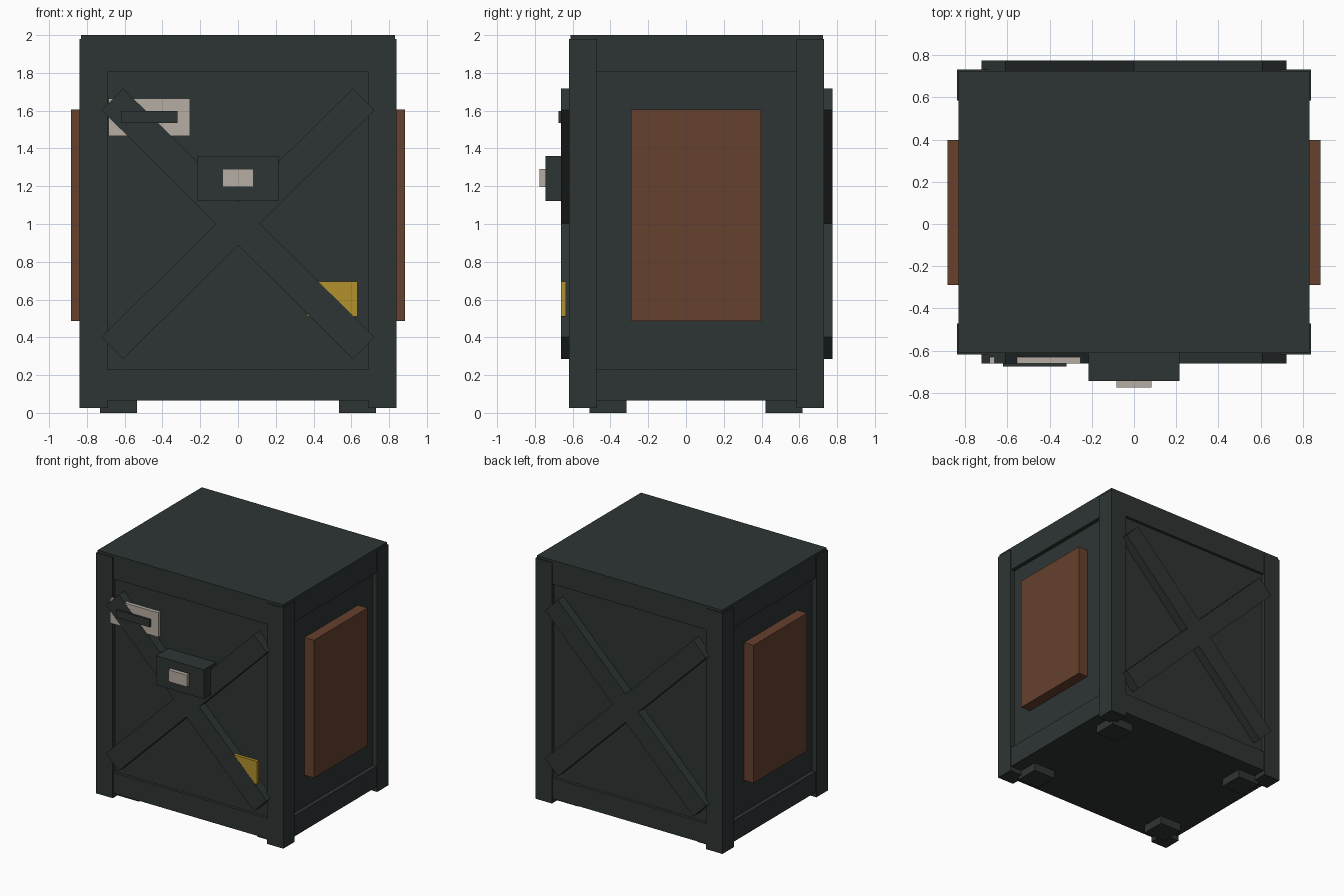
import bpy, math

if "Cube" in bpy.data.objects:
    bpy.data.objects.remove(bpy.data.objects["Cube"])


def material(name, rgb):
    m = bpy.data.materials.new(name)
    m.diffuse_color = (*rgb, 1.0)
    m.use_nodes = True
    m.node_tree.nodes["Principled BSDF"].inputs["Base Color"].default_value = m.diffuse_color
    return m


STEEL = material("dark_slate", (0.027, 0.035, 0.034))
RUST = material("rust_brown", (0.132, 0.052, 0.026))
LABEL = material("pale_beige", (0.468, 0.423, 0.366))
YELLOW = material("warning_yellow", (0.445, 0.283, 0.026))

CY = 0.0565  # depth centre of the crate body


def box(name, x, y, z, mat, tilt=0.0):
    """Box from (min, max) ranges, optionally tilted about the y axis."""
    bpy.ops.mesh.primitive_cube_add(
        size=1, location=[(a + b) / 2 for a, b in (x, y, z)])
    ob = bpy.context.object
    ob.name = name
    ob.scale = [b - a for a, b in (x, y, z)]
    ob.rotation_euler.y = tilt
    ob.data.materials.append(mat)
    return ob


def around(c, half):
    return (c - half, c + half)


# Recessed core panels, with top and bottom frame slabs
box("core_panels", around(0, 0.80), around(CY, 0.645), (0.08, 1.95), STEEL)
box("top_slab", around(0, 0.832), around(CY, 0.668), (1.805, 2.0), STEEL)
box("bottom_slab", around(0, 0.832), around(CY, 0.668), (0.065, 0.232), STEEL)

# Corner posts, feet and side plates
for sx, side in ((-1, "left"), (1, "right")):
    for sy, end in ((-1, "front"), (1, "back")):
        box(f"{end}_{side}_post", around(sx * 0.766, 0.074),
            around(CY + sy * 0.602, 0.073), (0.027, 1.98), STEEL)
        box(f"{end}_{side}_foot", around(sx * 0.632, 0.098),
            around(0.053 + sy * 0.465, 0.098), (0.0, 0.08), STEEL)
    box(f"{side}_side_plate", around(sx * 0.8375, 0.0475),
        (-0.29, 0.398), (0.487, 1.605), RUST)

# Crossed braces on front and back
for end, y in (("front", (-0.662, -0.58)), ("back", (0.69, 0.775))):
    for i, s in enumerate((-1, 1)):
        box(f"{end}_brace_{i + 1}", around(0, 0.936), y,
            around(1.002, 0.0815), STEEL, s * math.radians(44.7))

# Lock box with its plate
box("lock_box", around(0, 0.215), (-0.745, -0.58), (1.122, 1.36), STEEL)
box("lock_plate", around(0, 0.083), (-0.775, -0.74), (1.197, 1.292), LABEL)

# Label plate with a bar, and warning tag, partly behind a brace
box("label_plate", (-0.685, -0.253), (-0.661, -0.63), (1.467, 1.665), LABEL)
box("label_bar", (-0.62, -0.32), (-0.676, -0.64), (1.535, 1.597), STEEL)
box("warning_tag", (0.365, 0.632), (-0.661, -0.635), (0.51, 0.695), YELLOW)
